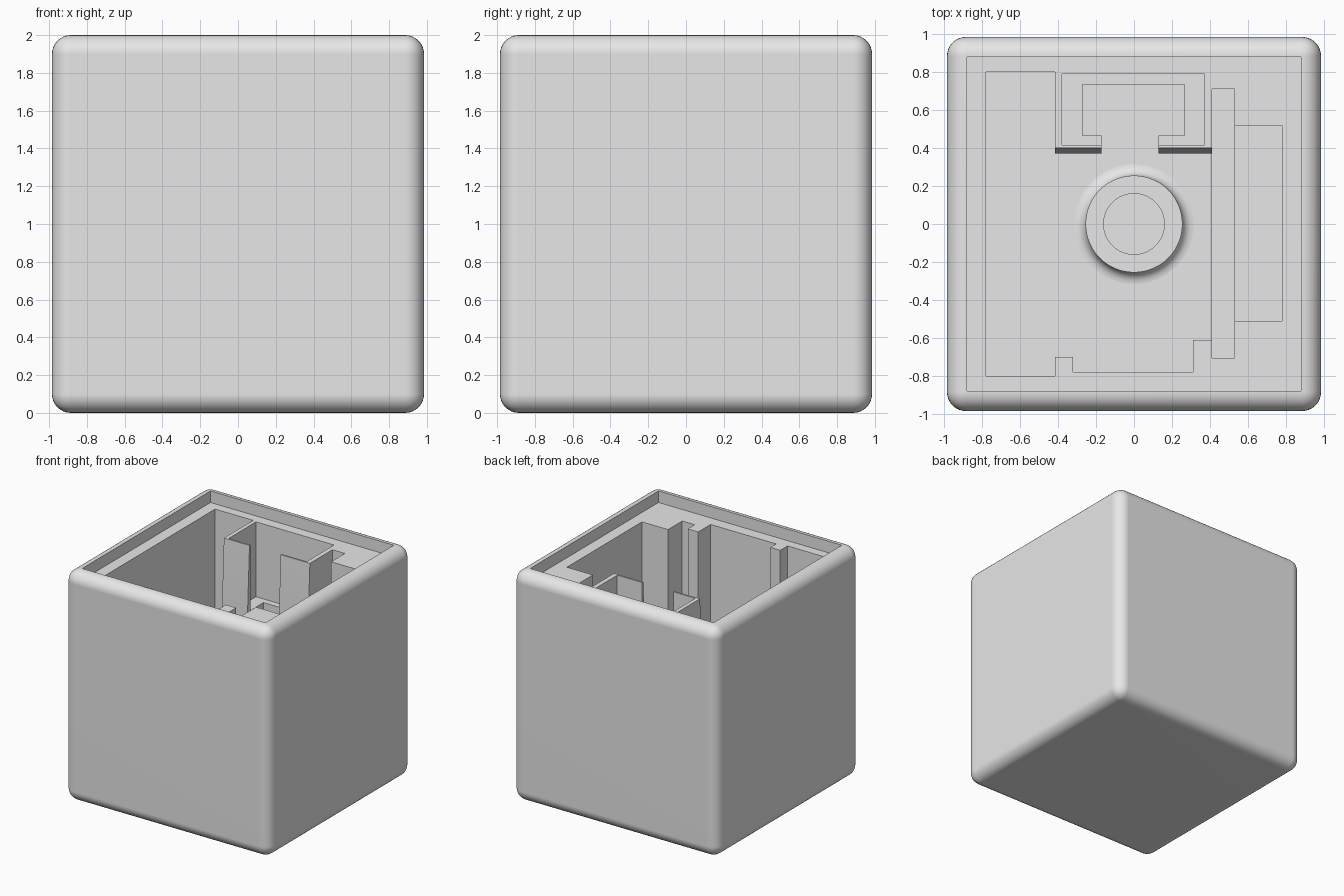
import bpy, bmesh, math
from mathutils import Vector

if "Cube" in bpy.data.objects:
    bpy.data.objects.remove(bpy.data.objects["Cube"], do_unlink=True)

grey = bpy.data.materials.new("light_grey")
grey.use_nodes = True
grey.diffuse_color = (0.8, 0.8, 0.8, 1)
grey.node_tree.nodes["Principled BSDF"].inputs["Base Color"].default_value = (0.8, 0.8, 0.8, 1)

FLOOR, SLOT_FLOOR, SHELF, LEDGE, OVER = 0.2, 0.14, 1.25, 1.9, 2.1


def add_object(name, bm):
    bmesh.ops.recalc_face_normals(bm, faces=bm.faces)
    mesh = bpy.data.meshes.new(name)
    bm.to_mesh(mesh)
    bm.free()
    mesh.materials.append(grey)
    obj = bpy.data.objects.new(name, mesh)
    bpy.context.collection.objects.link(obj)
    return obj


def prism(name, points, direction):
    """Extrude a closed outline along a direction."""
    bm = bmesh.new()
    face = bm.faces.new([bm.verts.new(p) for p in points])
    result = bmesh.ops.extrude_face_region(bm, geom=[face])
    moved = [v for v in result["geom"] if isinstance(v, bmesh.types.BMVert)]
    bmesh.ops.translate(bm, vec=Vector(direction), verts=moved)
    return add_object(name, bm)


def upright(name, outline, z0, z1=OVER):
    return prism(name, [(x, y, z0) for x, y in outline], (0, 0, z1 - z0))


def box(name, x0, x1, y0, y1, z0, z1=OVER):
    return upright(name, [(x0, y0), (x1, y0), (x1, y1), (x0, y1)], z0, z1)


def activate(obj):
    bpy.ops.object.select_all(action='DESELECT')
    obj.select_set(True)
    bpy.context.view_layer.objects.active = obj


def apply(obj, mod):
    activate(obj)
    bpy.ops.object.modifier_apply(modifier=mod.name)


def carve(obj, cutter):
    cutter.hide_render = True
    mod = obj.modifiers.new("carve", 'BOOLEAN')
    mod.operation, mod.solver, mod.object = 'DIFFERENCE', 'EXACT', cutter
    apply(obj, mod)
    bpy.data.objects.remove(cutter, do_unlink=True)


def smooth(obj):
    activate(obj)
    bpy.ops.object.shade_smooth_by_angle(angle=math.radians(30))
    mod = obj.modifiers.new("clean_shading", 'WEIGHTED_NORMAL')
    mod.keep_sharp = True


# Rounded outer housing
housing = box("housing", -0.985, 0.985, -0.985, 0.985, 0, 2)
bevel = housing.modifiers.new("round_edges", 'BEVEL')
bevel.width, bevel.segments = 0.1, 8
apply(housing, bevel)

# Lid recess
carve(housing, box("lid_recess", -0.88, 0.88, -0.88, 0.88, LEDGE))

# Main chamber with corner ribs
chamber = [(-0.78, -0.8), (-0.415, -0.8), (-0.415, -0.7), (-0.32, -0.7),
           (-0.32, -0.78), (0.31, -0.78), (0.31, -0.61), (0.43, -0.61),
           (0.43, 0.37), (-0.415, 0.37), (-0.415, 0.8), (-0.78, 0.8)]
carve(housing, upright("chamber", chamber, FLOOR))

# Narrow upright slot and the side pocket behind it
carve(housing, box("slot", 0.41, 0.53, -0.705, 0.71, SLOT_FLOOR))
carve(housing, box("side_pocket", 0.5, 0.78, -0.51, 0.52, FLOOR))

# Back compartment: wide above its shelf, narrower below, open to the front
carve(housing, box("upper_bay", -0.38, 0.37, 0.415, 0.79, SHELF))
carve(housing, box("lower_bay", -0.27, 0.265, 0.465, 0.735, FLOOR))
carve(housing, box("bay_opening", -0.17, 0.13, 0.3, 0.5, FLOOR))

# Sloping front of the two bay panels
slope = [(0.33, SHELF), (0.37, SHELF), (0.4, LEDGE), (0.4, OVER), (0.33, OVER)]
carve(housing, prism("panel_slope", [(-0.5, y, z) for y, z in slope], (0.95, 0, 0)))
smooth(housing)

# Hollow round post with a flared foot
BOSS_TOP, FOOT = 0.62, 0.06
profile = [(0, FLOOR + 0.02), (0.16, FLOOR + 0.02), (0.16, BOSS_TOP), (0.255, BOSS_TOP)]
for i in range(7):
    a = math.radians(90 * i / 6)
    profile.append((0.255 + FOOT * (1 - math.cos(a)), FLOOR + FOOT * (1 - math.sin(a))))
# The flare runs from the post wall out to the floor
profile[4:] = sorted(profile[4:], key=lambda p: -p[1])
profile[4:] = [(0.255 + FOOT * (1 - math.cos(math.radians(15 * i))),
                FLOOR + FOOT * (1 - math.sin(math.radians(15 * i)))) for i in range(7)]
bm = bmesh.new()
verts = [bm.verts.new((r, 0, z)) for r, z in profile]
edges = [bm.edges.new(pair) for pair in zip(verts, verts[1:])]
bmesh.ops.spin(bm, geom=verts + edges, cent=(0, 0, 0), axis=(0, 0, 1),
               angle=math.tau, steps=64, use_merge=True)
bmesh.ops.remove_doubles(bm, verts=bm.verts, dist=0.0005)
post = add_object("round_post", bm)
# Make the open surface face outwards
top = max(post.data.polygons, key=lambda p: p.center.z if abs(p.normal.z) > 0.9 else -1)
if top.normal.z < 0:
    post.data.flip_normals()
smooth(post)
